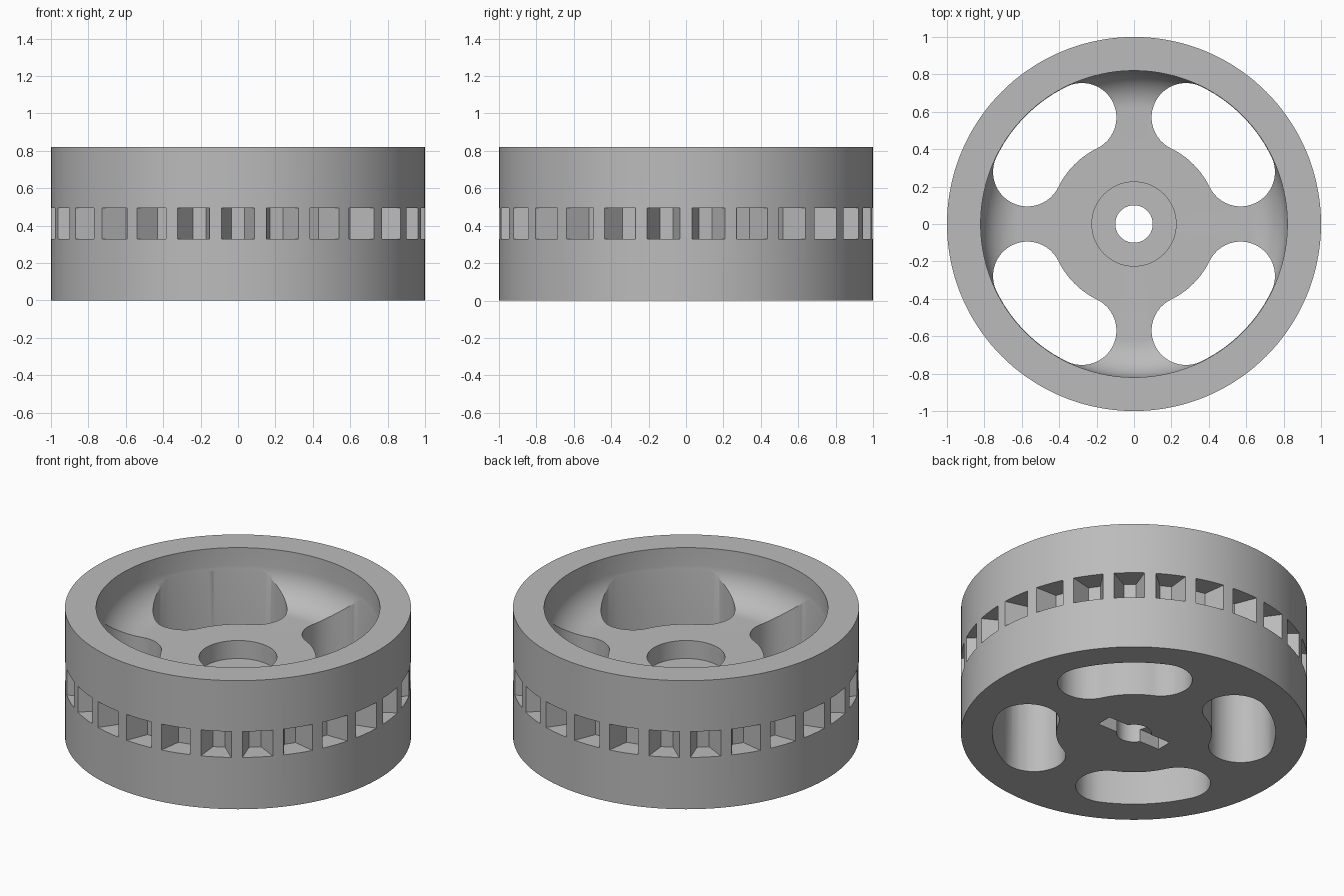
import bpy, bmesh, math
from mathutils import Matrix, Vector

SEGMENTS = 144
HEIGHT = 0.82
FLOOR = 0.505
WALL_R = 0.82
FILLET = 0.2

cube = bpy.data.objects.get("Cube")
if cube:
    bpy.data.objects.remove(cube, do_unlink=True)

grey = bpy.data.materials.new("plain_grey")
grey.use_nodes = True
colour = (0.5, 0.5, 0.5, 1)
grey.diffuse_color = colour
grey.node_tree.nodes["Principled BSDF"].inputs["Base Color"].default_value = colour


def make_object(name, bm):
    bmesh.ops.recalc_face_normals(bm, faces=bm.faces)
    mesh = bpy.data.meshes.new(name)
    bm.to_mesh(mesh)
    bm.free()
    mesh.materials.append(grey)
    obj = bpy.data.objects.new(name, mesh)
    bpy.context.collection.objects.link(obj)
    return obj


def add_prism(bm, outline, bottom, top, angle=0.0):
    """Extrude a flat outline upward, turned about the wheel axis."""
    turn = Matrix.Rotation(angle, 3, "Z")
    low, high = ([bm.verts.new(turn @ Vector((x, y, z))) for x, y in outline]
                 for z in (bottom, top))
    bm.faces.new(low[::-1])
    bm.faces.new(high)
    for i in range(len(low)):
        j = (i + 1) % len(low)
        bm.faces.new((low[i], low[j], high[j], high[i]))


def arc(cx, cy, radius, start, end, steps):
    return [(cx + radius * math.cos(start + (end - start) * i / steps),
             cy + radius * math.sin(start + (end - start) * i / steps))
            for i in range(steps + 1)]


# Wheel body: revolved section with filleted dish, counterbore and through bore
profile = [(0.1, 0), (1, 0), (1, HEIGHT), (WALL_R, HEIGHT)]
profile += arc(WALL_R - FILLET, FLOOR + FILLET, FILLET, 0, -math.pi / 2, 14)
profile += [(0.225, FLOOR), (0.225, 0.39), (0.1, 0.39)]
bm = bmesh.new()
rings = []
for s in range(SEGMENTS):
    a = math.tau * s / SEGMENTS
    rings.append([bm.verts.new((r * math.cos(a), r * math.sin(a), z)) for r, z in profile])
for s in range(SEGMENTS):
    near, far = rings[s], rings[(s + 1) % SEGMENTS]
    for i in range(len(profile)):
        j = (i + 1) % len(profile)
        bm.faces.new((near[i], far[i], far[j], near[j]))
wheel = make_object("wheel", bm)

# Four curved windows with round ends
mid, half = 0.634, 0.184
sweep = math.radians(19)
end_x, end_y = mid * math.cos(sweep), mid * math.sin(sweep)
window = arc(0, 0, mid + half, -sweep, sweep, 20)
window += arc(end_x, end_y, half, sweep, sweep + math.pi, 24)[1:]
window += arc(0, 0, mid - half, sweep, -sweep, 16)[1:]
window += arc(end_x, -end_y, half, math.pi - sweep, math.tau - sweep, 24)[1:-1]
bm = bmesh.new()
for i in range(4):
    add_prism(bm, window, -0.1, HEIGHT + 0.1, math.pi / 4 + i * math.pi / 2)
window_cutter = make_object("window_cutter", bm)

# Tapered pockets around the rim, and the key slot under the bore
POCKETS = 26
pocket = [(0.862, -0.035), (1.05, -0.11), (1.05, 0.11), (0.862, 0.035)]
bm = bmesh.new()
for i in range(POCKETS):
    add_prism(bm, pocket, 0.33, 0.495, math.tau * i / POCKETS - math.pi / 2)
slot = [(-0.227, -0.05), (0.227, -0.05), (0.227, 0.05), (-0.227, 0.05)]
add_prism(bm, slot, -0.1, 0.08)
pocket_cutter = make_object("pocket_cutter", bm)

# Cut, then remove the helpers
bpy.ops.object.select_all(action="DESELECT")
bpy.context.view_layer.objects.active = wheel
wheel.select_set(True)
for cutter in (window_cutter, pocket_cutter):
    cutter.hide_render = True
    cut = wheel.modifiers.new("cut", "BOOLEAN")
    cut.operation = "DIFFERENCE"
    cut.solver = "EXACT"
    cut.object = cutter
    bpy.ops.object.modifier_apply(modifier=cut.name)
    bpy.data.objects.remove(cutter, do_unlink=True)
bpy.ops.object.shade_smooth_by_angle(angle=math.radians(25))
